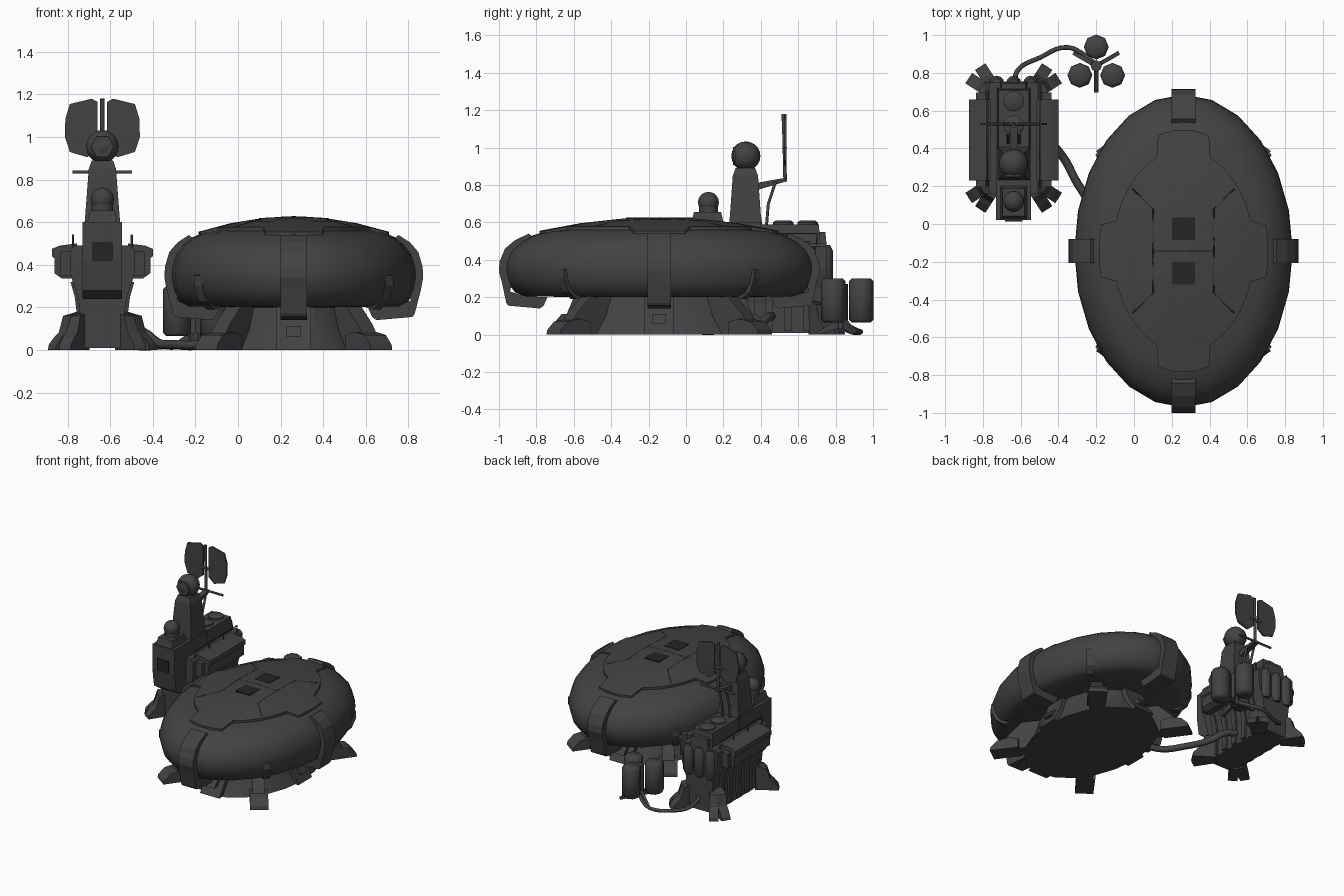
import bpy, bmesh, math
from mathutils import Vector
from math import sin, cos, pi, radians

if "Cube" in bpy.data.objects:
    bpy.data.objects.remove(bpy.data.objects["Cube"])

HULL = bpy.data.materials.new("charcoal")
HULL.diffuse_color = (0.055, 0.055, 0.055, 1)
HULL.use_nodes = True
HULL.node_tree.nodes["Principled BSDF"].inputs["Base Color"].default_value = HULL.diffuse_color
DARK = bpy.data.materials.new("dark")
DARK.diffuse_color = (0.018, 0.018, 0.018, 1)
DARK.use_nodes = True
DARK.node_tree.nodes["Principled BSDF"].inputs["Base Color"].default_value = DARK.diffuse_color
CX, CY, RX, RY = 0.262, -0.143, 0.578, 0.828    # habitat ellipse
TX, TY = -0.637, 0.445                          # tower centre


def finish(name, bm, smooth=0, mat=HULL):
    bmesh.ops.recalc_face_normals(bm, faces=bm.faces)
    me = bpy.data.meshes.new(name)
    bm.to_mesh(me)
    bm.free()
    ob = bpy.data.objects.new(name, me)
    bpy.context.collection.objects.link(ob)
    me.materials.append(mat)
    if smooth:
        bpy.ops.object.select_all(action='DESELECT')
        ob.select_set(True)
        bpy.context.view_layer.objects.active = ob
        bpy.ops.object.shade_smooth_by_angle(angle=radians(smooth))


def loft(name, rings, smooth=0, mat=HULL):
    """Skin a stack of equal-length rings and cap both ends."""
    bm = bmesh.new()
    vs = [[bm.verts.new(p) for p in r] for r in rings]
    n = len(rings[0])
    for a, b in zip(vs, vs[1:]):
        for i in range(n):
            bm.faces.new((a[i], a[(i + 1) % n], b[(i + 1) % n], b[i]))
    bm.faces.new(vs[0])
    bm.faces.new(vs[-1])
    finish(name, bm, smooth, mat)


def prof(name, pts, width, loc=(0, 0, 0), ang=0):
    """Extrude a (radial, z) outline sideways, turned by ang about z."""
    a = radians(ang)
    loft(name, [[(loc[0] + r * cos(a) - s * sin(a), loc[1] + r * sin(a) + s * cos(a), loc[2] + z)
                 for r, z in pts] for s in (-width / 2, width / 2)])


def box(name, x0, x1, y0, y1, z0, z1, t=0.0, mat=HULL):
    loft(name, [[(x0 + d, y0 + d, z), (x1 - d, y0 + d, z), (x1 - d, y1 - d, z), (x0 + d, y1 - d, z)]
                for d, z in ((0, z0), (t, z1))], 0, mat)


def lathe(name, x, y, rows, n=12, smooth=35, rx=1.0, ry=1.0):
    loft(name, [[(x + rx * r * cos(2 * pi * i / n), y + ry * r * sin(2 * pi * i / n), z)
                 for i in range(n)] for r, z in rows], smooth)


def ball(name, loc, r, n=14):
    bm = bmesh.new()
    bmesh.ops.create_uvsphere(bm, u_segments=n, v_segments=10, radius=r)
    bmesh.ops.translate(bm, vec=Vector(loc), verts=bm.verts)
    finish(name, bm, 40)


def tube(name, pts, r, curved=False, mat=HULL):
    cu = bpy.data.curves.new(name, 'CURVE')
    cu.dimensions = '3D'
    cu.bevel_depth, cu.bevel_resolution, cu.use_fill_caps = r, 1, True
    sp = cu.splines.new('BEZIER' if curved else 'POLY')
    if curved:
        sp.bezier_points.add(len(pts) - 1)
        for b, p in zip(sp.bezier_points, pts):
            b.co = p
            b.handle_left_type = b.handle_right_type = 'AUTO'
        cu.resolution_u = 5
    else:
        sp.points.add(len(pts) - 1)
        for b, p in zip(sp.points, pts):
            b.co = (*p, 1)
    cu.materials.append(mat)
    bpy.context.collection.objects.link(bpy.data.objects.new(name, cu))


# ---- habitat: bulging shell and flared base
shell = [(0.86, 0.205), (0.93, 0.225), (0.98, 0.28), (1.0, 0.34), (0.995, 0.39),
         (0.96, 0.45), (0.9, 0.495), (0.82, 0.53), (0.74, 0.55)]
lathe("habitat_shell", CX, CY, [(0.5, 0.2)] + shell + [(0.4, 0.585), (0.05, 0.6)], 24, 40, RX, RY)
lathe("habitat_base", CX, CY, [(1, 0), (0.98, 0.015), (0.86, 0.1), (0.78, 0.21)], 20, 20, 0.38, 0.55)

# ---- roof plate with four arms on the axes
def roof_z(k):
    return 0.627 - 0.12 * k * k


def roof_ring(k, dz=0.0):
    ring = []
    for i in range(72):
        t = 2 * pi * (i + 0.5) / 72
        arm = abs(sin(t)) < sin(radians(14)) or abs(cos(t)) < sin(radians(22))
        m = k * (0.775 if arm else 0.645)
        ring.append((CX + RX * m * cos(t), CY + RY * m * sin(t), roof_z(m) + dz))
    return ring


loft("roof_plate", [roof_ring(1, -0.03)] + [roof_ring(k) for k in (1, 0.66, 0.33, 0.02)], 25)


def on_roof(x, y):
    return (CX + x, CY + y, roof_z(math.hypot(x / RX, y / RY)) - 0.002)


# roof seams and windows
for s in (-1, 1):
    tube("roof_seam", [on_roof(s * a, b) for a, b in
                       ((0.27, 0.33), (0.16, 0.22), (0.16, 0), (0.16, -0.22), (0.27, -0.33))], 0.004, mat=DARK)
    y = CY + s * 0.117
    box("roof_window", CX - 0.06, CX + 0.06, y - 0.06, y + 0.06, 0.6, 0.627, mat=DARK)
tube("roof_seam_cross", [on_roof(-0.16, 0), on_roof(0, 0), on_roof(0.16, 0)], 0.004, mat=DARK)

# straps wrapping the shell, with hooks underneath
for ang, a in ((0, RX), (180, RX), (90, RY), (270, RY)):
    outer = [(r * a + 0.03 * min(1, (r - 0.6) / 0.35), z + (0.01 if z > 0.44 else 0)) for r, z in shell[2:-1]]
    inner = [(r * a - 0.02, z - 0.02) for r, z in reversed(shell[2:-1])]
    hook = [(a - 0.03, 0.23), (a - 0.12, 0.205), (a - 0.23, 0.2), (a - 0.21, 0.155),
            (a - 0.19, 0.14), (a - 0.02, 0.155), (a - 0.01, 0.17)]
    prof("strap", outer + inner + hook, 0.125, (CX, CY, 0), ang)
    # tapered skirt panel with small hatch
    b = 0.38 if a == RX else 0.55
    prof("skirt_panel", [(0, 0), (b + 0.02, 0), (b * 0.88 + 0.015, 0.1), (b * 0.8 + 0.015, 0.205), (0, 0.205)],
         0.16, (CX, CY, 0), ang)
    prof("skirt_hatch", [(b * 0.6, 0.06), (b + 0.015, 0.06), (b * 0.93 + 0.01, 0.11), (b * 0.6, 0.11)],
         0.07, (CX, CY, 0), ang)

# diagonal legs, feet and outer brackets
for sx in (-1, 1):
    for sy in (-1, 1):
        ang = math.degrees(math.atan2(sy * 0.55, sx * 0.4))
        prof("habitat_leg", [(0.25, 0), (0.62, 0), (0.6, 0.08), (0.57, 0.12), (0.48, 0.205), (0.25, 0.205)],
             0.085, (CX, CY, 0), ang)
        prof("habitat_foot", [(0.5, 0), (0.7, 0), (0.695, 0.025), (0.65, 0.07), (0.57, 0.085), (0.5, 0.07)],
             0.125, (CX, CY, 0), ang)
        prof("shell_bracket", [(0.55, 0.2), (0.6, 0.19), (0.66, 0.23), (0.69, 0.3), (0.69, 0.35), (0.6, 0.36)],
             0.05, (CX, CY, 0), math.degrees(math.atan2(sy * 0.52, sx * 0.445)))

# ---- tower hull
half = [(0.11, 0.01), (0.105, 0.17), (0.115, 0.25), (0.14, 0.32), (0.15, 0.36), (0.15, 0.47), (0.13, 0.49)]
prof("tower_hull", half + [(-x, z) for x, z in reversed(half)], 0.59, (TX, TY + 0.01, 0))
prof("tower_nose", [(0.02, 0.6), (0.02, 0.42), (0.04, 0.28), (0.1, 0.24), (0.4, 0.24), (0.4, 0.6)], 0.185, (TX, 0, 0), 90)
box("nose_window", TX - 0.047, TX + 0.047, 0.012, 0.05, 0.42, 0.505, mat=DARK)
box("nose_roof", TX - 0.07, TX + 0.07, 0.03, 0.2, 0.6, 0.655, 0.012)
box("rear_deck", TX - 0.09, TX + 0.09, 0.38, 0.72, 0.48, 0.59, 0.01)
box("rear_step", TX - 0.075, TX + 0.075, 0.7, 0.755, 0.45, 0.55, 0.01)
lathe("sensor_collar", TX, 0.12, [(0.05, 0.64), (0.05, 0.7)])
ball("sensor_dome", (TX, 0.12, 0.707), 0.056)
for y in (0.52, 0.65):
    lathe("deck_hatch", TX, y, [(0.055, 0.57), (0.055, 0.6), (0.04, 0.61)])

# tower sides: pods, ribs, rails, corner feet
for s in (-1, 1):
    pod = [(0.12, 0.335), (0.19, 0.335), (0.225, 0.36), (0.225, 0.43), (0.237, 0.44), (0.237, 0.475), (0.2, 0.49), (0.12, 0.5)]
    prof("side_pod", [(s * x, z) for x, z in pod], 0.43, (TX, TY, 0))
    prof("pod_core", [(s * x, z) for x, z in ((0.12, 0.35), (0.2, 0.35), (0.2, 0.46), (0.12, 0.47))], 0.5, (TX, TY, 0))
    for i in range(5):
        prof("hull_rib", [(s * x, z) for x, z in ((0.1, 0.02), (0.125, 0.02), (0.12, 0.17), (0.13, 0.25), (0.15, 0.32), (0.1, 0.32))],
             0.04, (TX, TY - 0.2 + 0.1 * i, 0))
    x = TX + s * 0.138
    tube("rail", [(x, 0.2, 0.48), (x, 0.2, 0.54), (x, 0.7, 0.54), (x, 0.7, 0.48)], 0.005)
    for y in (0.37, 0.54):
        tube("rail_post", [(x, y, 0.48), (x, y, 0.54)], 0.005)
    for t in (-1, 1):
        mid = math.degrees(math.atan2(t, s))
        for d in (-1, 1):    # pair of feet side by side on each corner
            ox, oy = (0.12, 0.29) if d * s * t > 0 else (0.15, 0.26)
            prof("tower_foot", [(-0.06, 0), (0.105, 0), (0.1, 0.025), (0.07, 0.06), (0.045, 0.08), (0.02, 0.16), (-0.06, 0.18)],
                 0.065, (TX + s * ox, TY + 0.01 + t * oy, 0), mid + d * 12)

# rear cylinders
for dx in (-0.09, 0, 0.09):
    lathe("rear_tank", TX + dx, 0.745, [(0.025, 0.26), (0.04, 0.29), (0.04, 0.45), (0.025, 0.48)])

# ---- mast, rotating head and antenna panels
loft("mast", [[(TX - w, y0, z), (TX + w, y0, z), (TX + w, y1, z), (TX - w, y1, z)]
              for w, y0, y1, z in ((0.085, 0.23, 0.41, 0.58), (0.08, 0.235, 0.4, 0.64),
                                   (0.064, 0.25, 0.385, 0.85), (0.05, 0.265, 0.37, 0.89))])
ball("mast_head", (TX, 0.32, 0.955), 0.078)
tube("head_lens", [(TX, 0.25, 0.955), (TX, 0.3, 0.955)], 0.055)
prof("antenna_arm", [(0.37, 0.77), (0.37, 0.81), (0.54, 0.84), (0.54, 0.82)], 0.04, (TX, 0, 0), 90)
tube("antenna_bar", [(TX - 0.14, 0.53, 0.835), (TX + 0.14, 0.53, 0.835)], 0.008)
tube("antenna_post", [(TX, 0.53, 0.82), (TX, 0.525, 1.05), (TX, 0.52, 1.18)], 0.011)
tube("antenna_link", [(TX - 0.05, 0.53, 1.0), (TX + 0.05, 0.53, 1.0)], 0.01)
for dx in (-0.03, 0.03):
    tube("arm_brace", [(TX + dx, 0.48, 0.82), (TX + dx, 0.44, 0.7), (TX + dx, 0.43, 0.58)], 0.009)
panel = [(0.153, 1.155), (0.05, 1.18), (0.022, 1.165), (0.022, 0.945), (0.07, 0.905), (0.153, 0.93), (0.176, 1.0), (0.174, 1.085)]
for s in (-1, 1):
    prof("antenna_panel", [(s * x, z) for x, z in panel], 0.012, (TX, 0.53, 0))

# ---- tank cluster on a tripod
for i in range(3):
    a = radians(90 + 120 * i)
    lathe("gas_tank", -0.2 + 0.1 * cos(a), 0.837 + 0.1 * sin(a),
          [(0.05, 0.065), (0.066, 0.08), (0.066, 0.285), (0.05, 0.3)], 8, 50)
    prof("tripod_leg", [(0, 0.04), (0.13, 0), (0.14, 0.012), (0.03, 0.08), (0, 0.2)], 0.022, (-0.2, 0.837, 0), 30 + 120 * i)
lathe("tripod_core", -0.2, 0.837, [(0.03, 0.03), (0.03, 0.27)], 8)

# ---- hoses
tube("tank_hose", [(TX, 0.74, 0.1), (-0.61, 0.82, 0.05), (-0.5, 0.88, 0.015), (-0.36, 0.935, 0.015),
                   (-0.27, 0.9, 0.03), (-0.2, 0.84, 0.06)], 0.013, True)
tube("base_hose", [(-0.53, 0.46, 0.1), (-0.45, 0.43, 0.085), (-0.38, 0.36, 0.035), (-0.29, 0.2, 0.024),
                   (-0.18, 0.06, 0.024), (-0.06, 0.0, 0.05)], 0.023, True)
